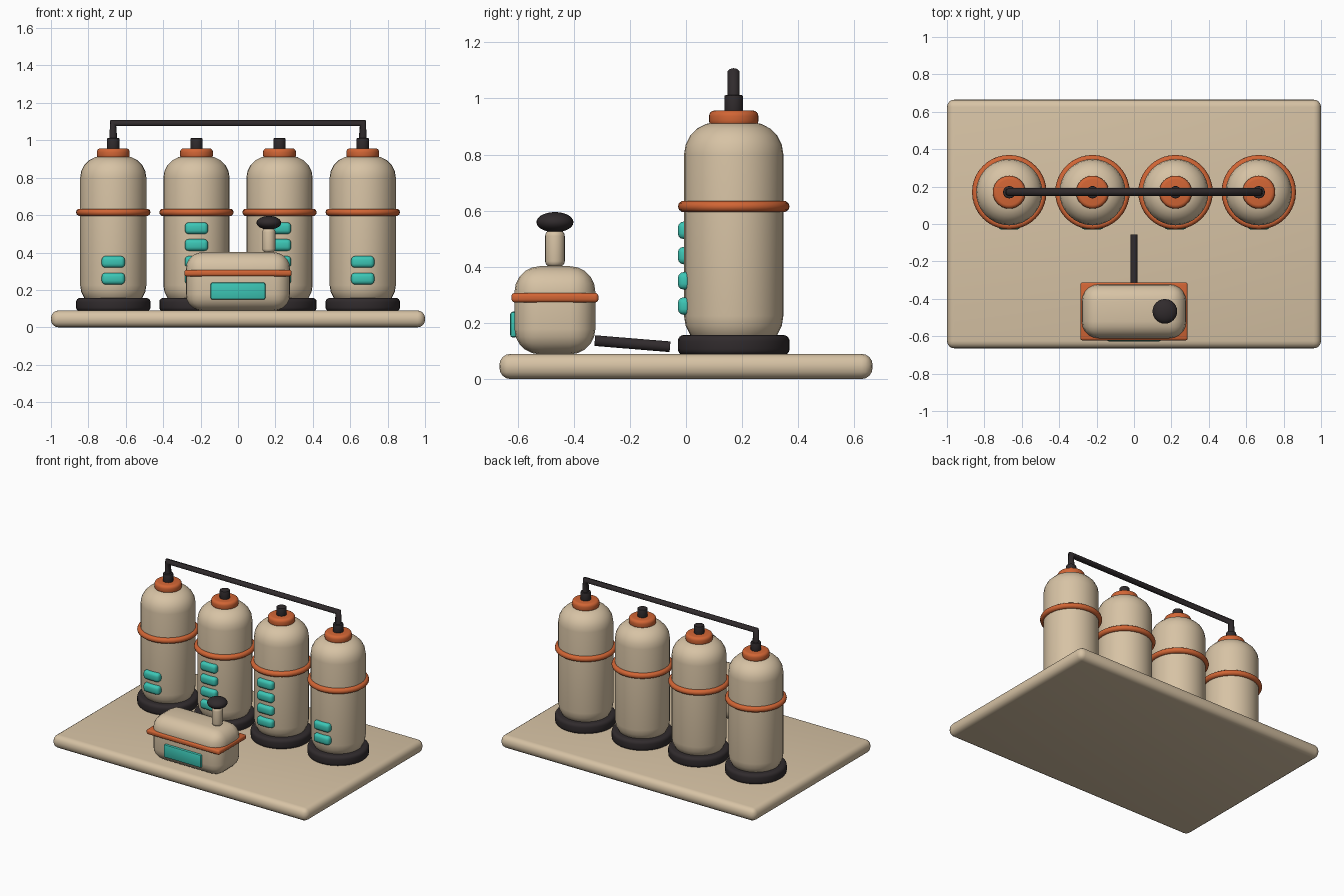
import bpy, bmesh, math
from mathutils import Vector

if "Cube" in bpy.data.objects:
    bpy.data.objects.remove(bpy.data.objects["Cube"])


def mat(name, rgb):
    m = bpy.data.materials.new(name)
    m.diffuse_color = (*rgb, 1)
    m.use_nodes = True
    m.node_tree.nodes["Principled BSDF"].inputs["Base Color"].default_value = m.diffuse_color
    return m


TAN = mat("tan", (0.68, 0.545, 0.375))
ORANGE = mat("orange", (0.64, 0.13, 0.035))
TEAL = mat("teal", (0.045, 0.56, 0.46))
DARK = mat("dark", (0.03, 0.024, 0.026))


def finish(bm, name, m):
    bmesh.ops.recalc_face_normals(bm, faces=bm.faces)
    me = bpy.data.meshes.new(name)
    bm.to_mesh(me)
    bm.free()
    me.materials.append(m)
    ob = bpy.data.objects.new(name, me)
    bpy.context.collection.objects.link(ob)
    bpy.ops.object.select_all(action='DESELECT')
    ob.select_set(True)
    bpy.context.view_layer.objects.active = ob
    bpy.ops.object.shade_smooth_by_angle(angle=math.radians(40))
    return ob


def rbox(name, lo, hi, bevel, m, seg=4):
    """Box between two corners with rounded edges."""
    lo, hi = Vector(lo), Vector(hi)
    bm = bmesh.new()
    bmesh.ops.create_cube(bm, size=1)
    for v in bm.verts:
        v.co = (lo + hi) / 2 + v.co * (hi - lo)
    bmesh.ops.bevel(bm, geom=bm.edges[:], offset=bevel, segments=seg,
                    profile=0.5, affect='EDGES')
    return finish(bm, name, m)


def drum(name, x, y, z0, z1, r, bevel, m, seg=4, sides=32):
    """Upright cylinder with rounded rims."""
    bm = bmesh.new()
    arc = [math.pi / 2 * i / seg for i in range(seg + 1)]
    prof = [(r - bevel + bevel * math.sin(a), z0 + bevel - bevel * math.cos(a)) for a in arc]
    prof += [(r - bevel + bevel * math.cos(a), z1 - bevel + bevel * math.sin(a)) for a in arc]
    rings = []
    for pr, pz in prof:
        rings.append([bm.verts.new((x + pr * math.cos(2 * math.pi * k / sides),
                                    y + pr * math.sin(2 * math.pi * k / sides), pz))
                      for k in range(sides)])
    for a, b in zip(rings, rings[1:]):
        for k in range(sides):
            j = (k + 1) % sides
            bm.faces.new((a[k], a[j], b[j], b[k]))
    bm.faces.new(rings[0])
    bm.faces.new(rings[-1])
    return finish(bm, name, m)


def torus(name, x, y, z, big, small, m, n=40, k=10):
    bm = bmesh.new()
    g = []
    for i in range(n):
        a = 2 * math.pi * i / n
        g.append([])
        for j in range(k):
            b = 2 * math.pi * j / k
            r = big + small * math.cos(b)
            g[i].append(bm.verts.new((x + r * math.cos(a), y + r * math.sin(a),
                                      z + small * math.sin(b))))
    for i in range(n):
        for j in range(k):
            bm.faces.new((g[i][j], g[(i + 1) % n][j],
                          g[(i + 1) % n][(j + 1) % k], g[i][(j + 1) % k]))
    return finish(bm, name, m)


def pipe(name, pts, r, m):
    """Capped tube along straight segments."""
    cu = bpy.data.curves.new(name, 'CURVE')
    cu.dimensions = '3D'
    cu.bevel_depth = r
    cu.bevel_resolution = 3
    cu.use_fill_caps = True
    sp = cu.splines.new('POLY')
    sp.points.add(len(pts) - 1)
    for p, c in zip(sp.points, pts):
        p.co = (*c, 1)
    cu.materials.append(m)
    ob = bpy.data.objects.new(name, cu)
    bpy.context.collection.objects.link(ob)
    return ob


# Base plate
rbox("base_plate", (-1, -0.665, 0), (1, 0.665, 0.09), 0.04, TAN)

# Four tanks in a row
TY = 0.17
for i, x in enumerate((-0.667, -0.222, 0.222, 0.667)):
    n = str(i + 1)
    drum("tank_foot_" + n, x, TY, 0.085, 0.157, 0.199, 0.022, DARK)
    drum("tank_body_" + n, x, TY, 0.11, 0.915, 0.177, 0.115, TAN, seg=5)
    torus("tank_band_" + n, x, TY, 0.615, 0.179, 0.02, ORANGE)
    drum("tank_cap_" + n, x, TY, 0.9, 0.957, 0.088, 0.02, ORANGE)
    drum("tank_valve_" + n, x, TY, 0.945, 1.012, 0.033, 0.005, DARK, seg=2, sides=20)
    # indicator lights: two on outer tanks, four on inner tanks
    for k in range(2 if i in (0, 3) else 4):
        z = 0.26 + 0.09 * k
        rbox("tank_light_%s_%d" % (n, k + 1), (x - 0.062, -0.029, z - 0.031),
             (x + 0.062, 0.03, z + 0.031), 0.02, TEAL, 3)

# Pipe linking the outer tanks
pipe("link_pipe", [(-0.667, TY, 0.99), (-0.667, TY, 1.092),
                   (0.667, TY, 1.092), (0.667, TY, 0.99)], 0.0225, DARK)

# Control console with lever
CY = -0.467
rbox("console_body", (-0.279, CY - 0.144, 0.088), (0.279, CY + 0.144, 0.402), 0.09, TAN, 5)
rbox("console_band", (-0.287, CY - 0.155, 0.273), (0.287, CY + 0.155, 0.307), 0.012, ORANGE, 3)
rbox("console_screen", (-0.146, -0.627, 0.148), (0.146, -0.6, 0.24), 0.01, TEAL, 2)
drum("lever_post", 0.165, CY, 0.4, 0.53, 0.035, 0.02, TAN, sides=20)
bm = bmesh.new()
bmesh.ops.create_uvsphere(bm, u_segments=24, v_segments=14, radius=1)
for v in bm.verts:
    v.co = Vector((0.165 + 0.066 * v.co.x, CY + 0.066 * v.co.y, 0.559 + 0.036 * v.co.z))
finish(bm, "lever_knob", DARK)

# Cable from the console toward the tanks
pipe("console_cable", [(0, -0.325, 0.137), (0, -0.057, 0.115)], 0.02, DARK)
